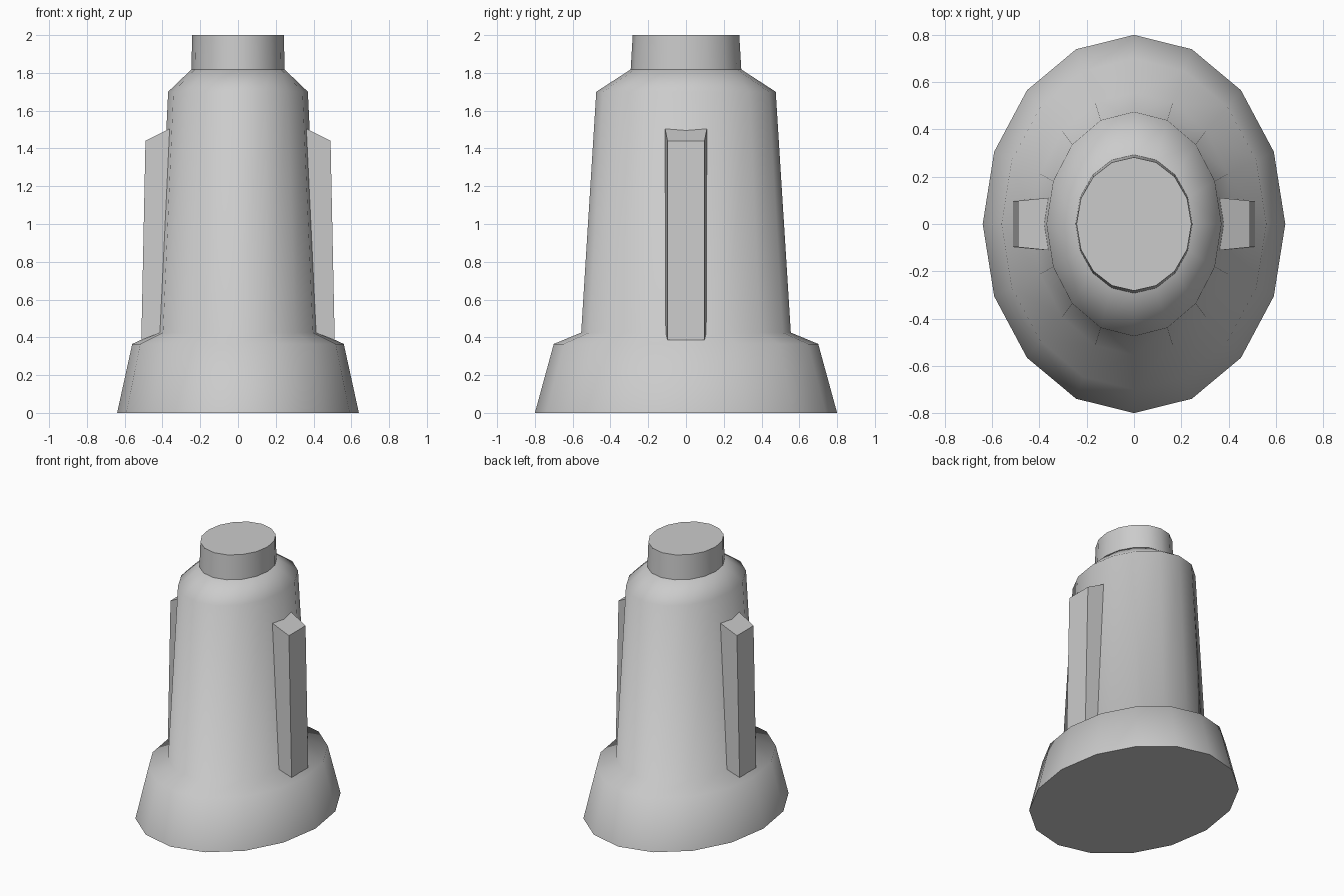
import bpy, bmesh, math

if "Cube" in bpy.data.objects:
    bpy.data.objects.remove(bpy.data.objects["Cube"])

grey = bpy.data.materials.new("plain grey")
grey.diffuse_color = (0.6, 0.6, 0.6, 1)
grey.use_nodes = True
grey.node_tree.nodes["Principled BSDF"].inputs["Base Color"].default_value = grey.diffuse_color
SIDES = 16


def finish(name, bm, angle):
    bmesh.ops.recalc_face_normals(bm, faces=bm.faces)
    mesh = bpy.data.meshes.new(name)
    bm.to_mesh(mesh)
    bm.free()
    mesh.materials.append(grey)
    obj = bpy.data.objects.new(name, mesh)
    bpy.context.collection.objects.link(obj)
    bpy.ops.object.select_all(action='DESELECT')
    obj.select_set(True)
    bpy.context.view_layer.objects.active = obj
    bpy.ops.object.shade_smooth_by_angle(angle=math.radians(angle))
    return obj


def oval_loft(name, rings, angle=70):
    """Skin a stack of 16-sided ovals given as (x radius, y radius, z)."""
    bm = bmesh.new()
    loops = []
    for rx, ry, z in rings:
        loops.append([bm.verts.new((rx * math.cos(2 * math.pi * i / SIDES),
                                    ry * math.sin(2 * math.pi * i / SIDES), z))
                      for i in range(SIDES)])
    for a, b in zip(loops, loops[1:]):
        for i in range(SIDES):
            j = (i + 1) % SIDES
            bm.faces.new((a[i], a[j], b[j], b[i]))
    bm.faces.new(loops[0][::-1])
    bm.faces.new(loops[-1])
    return finish(name, bm, angle)


# Flared oval base, tapered tower and sloped shoulder
oval_loft("body", [(0.64, 0.80, 0), (0.56, 0.70, 0.365), (0.43, 0.555, 0.425),
                   (0.37, 0.475, 1.70), (0.245, 0.29, 1.82)])

# Short neck on top
oval_loft("neck", [(0.247, 0.293, 1.815), (0.243, 0.282, 2.0)])


# Upright ribs on both sides, narrowing outward
def side_rib(name, side):
    bm = bmesh.new()
    inner = [(0.32, 1.525), (0.36, 0.445)]
    outer = [(0.49, 1.44), (0.512, 0.385)]
    section = [inner[0], outer[0], outer[1], inner[1]]
    half = [0.115, 0.098, 0.098, 0.112]
    front = [bm.verts.new((side * x, -h, z)) for (x, z), h in zip(section, half)]
    back = [bm.verts.new((side * x, h, z)) for (x, z), h in zip(section, half)]
    bm.faces.new(front)
    bm.faces.new(back[::-1])
    for i in range(4):
        j = (i + 1) % 4
        bm.faces.new((front[i], back[i], back[j], front[j]))
    finish(name, bm, 30)


side_rib("right_rib", 1)
side_rib("left_rib", -1)
